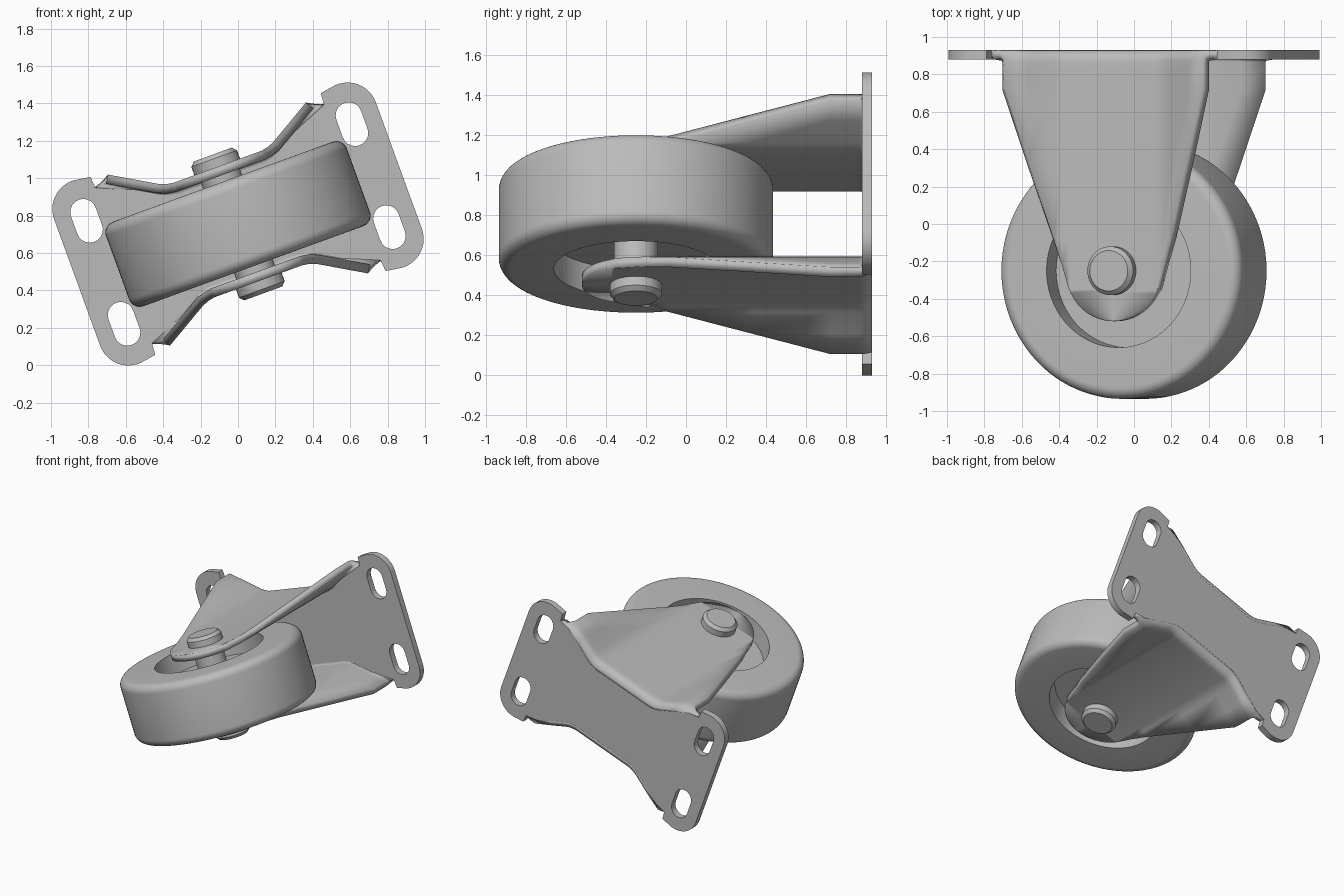
import bpy, bmesh, math
from mathutils import Matrix, Vector

if "Cube" in bpy.data.objects:
    bpy.data.objects.remove(bpy.data.objects["Cube"])

grey = bpy.data.materials.new("steel_grey")
grey.use_nodes = True
grey.diffuse_color = (0.5, 0.5, 0.5, 1)
grey.node_tree.nodes["Principled BSDF"].inputs["Base Color"].default_value = (0.5, 0.5, 0.5, 1)

# Local frame: x along the plate, y from wheel to plate, z along the axle
TILT = Matrix.Translation((0, 0, 0.755)) @ Matrix.Rotation(math.radians(-20), 4, 'Y')
HUB_Y = -0.25


def place(obj, local=Matrix(), angle=30):
    obj.matrix_world = TILT @ local
    obj.data.materials.append(grey)
    bpy.ops.object.select_all(action='DESELECT')
    obj.select_set(True)
    bpy.context.view_layer.objects.active = obj
    if obj.type == 'CURVE':
        bpy.ops.object.convert(target='MESH')
        obj = bpy.context.view_layer.objects.active
        bm = bmesh.new()
        bm.from_mesh(obj.data)
        bmesh.ops.remove_doubles(bm, verts=bm.verts, dist=0.0005)
        bm.to_mesh(obj.data)
        bm.free()
    bpy.ops.object.shade_smooth_by_angle(angle=math.radians(angle))
    return obj


def mesh_object(name, bm):
    bmesh.ops.recalc_face_normals(bm, faces=bm.faces)
    mesh = bpy.data.meshes.new(name)
    bm.to_mesh(mesh)
    bm.free()
    obj = bpy.data.objects.new(name, mesh)
    bpy.context.collection.objects.link(obj)
    return obj


def lathe(name, half_profile, steps=96):
    """Turn a (radius, height) profile, mirrored in height, about the axle."""
    profile = half_profile + [(r, -z) for r, z in reversed(half_profile)]
    bm = bmesh.new()
    verts = [bm.verts.new((r, 0, z)) for r, z in profile]
    edges = [bm.edges.new(pair) for pair in zip(verts, verts[1:])]
    bmesh.ops.spin(bm, geom=verts + edges, cent=(0, 0, 0), axis=(0, 0, 1),
                   angle=math.tau, steps=steps, use_duplicate=False)
    bmesh.ops.remove_doubles(bm, verts=bm.verts, dist=0.0005)
    return place(mesh_object(name, bm), Matrix.Translation((0, HUB_Y, 0)))


def arc(cx, cy, r, a0, a1, n=10):
    return [(cx + r * math.cos(math.radians(a0 + (a1 - a0) * i / n)),
             cy + r * math.sin(math.radians(a0 + (a1 - a0) * i / n))) for i in range(n + 1)]


# Wheel with rounded tread edges and a dished recess on each side
rim = [(0.625 + (x - 0.625), z) for x, z in arc(0.625, 0.18, 0.06, 90, 0, 8)]
lathe("wheel", [(0, 0.09), (0.41, 0.09), (0.41, 0.24)] + rim)

# Axle with a chamfered rivet head at each end
lathe("axle", [(0, 0.395), (0.108, 0.395), (0.13, 0.372), (0.13, 0.32), (0.11, 0.32)], 48)

# Folded cross-section shared by the fork legs and the plate edge
FOLD = [(0, 0.325), (0.25, 0.325), (0.29, 0.332), (0.33, 0.349), (0.563, 0.486), (0.72, 0.52)]
THICK, BEND = 0.05, 0.06


def fold_height(u):
    u = abs(u)
    for (u0, v0), (u1, v1) in zip(FOLD, FOLD[1:]):
        if u <= u1:
            return v0 + (v1 - v0) * (u - u0) / (u1 - u0)
    return FOLD[-1][1]


# Fork leg rows: (half width, y, inward drop of the bend)
rows = [(max(x, 0), y, 0) for x, y in arc(0, HUB_Y, 0.27, -90, -16.2, 14)]
rows += [(w, -0.325 + (w - 0.259) / 0.291, 0) for w in (0.29, 0.33, 0.45, 0.563)]
rows += [(0.563, 0.83, 0)]
for i in range(7):
    a = math.radians(15 * i)
    rows.append((0.563 + 0.09 * (i / 6) ** 2, 0.93 - BEND + BEND * math.sin(a),
                 BEND * (1 - math.cos(a))))

bm = bmesh.new()
grid = []
for w, y, drop in rows:
    half = [min(c, w) for c in (0.25, 0.29, 0.33, 0.45)] + [w]
    cols = [-u for u in reversed(half)] + [0] + half
    grid.append([bm.verts.new((u, y, fold_height(u) - drop)) for u in cols])
for r0, r1 in zip(grid, grid[1:]):
    for i in range(len(r0) - 1):
        bm.faces.new((r0[i], r0[i + 1], r1[i + 1], r1[i]))
bmesh.ops.remove_doubles(bm, verts=bm.verts, dist=0.0005)
bmesh.ops.dissolve_degenerate(bm, edges=bm.edges, dist=0.0005)
bmesh.ops.recalc_face_normals(bm, faces=bm.faces)
# Make the sheet face outward before it is thickened
if sum((f.normal.z * f.calc_area() for f in bm.faces)) < 0:
    bmesh.ops.reverse_faces(bm, faces=bm.faces)
mesh = bpy.data.meshes.new("fork_legs")
bm.to_mesh(mesh)
bm.free()
legs = bpy.data.objects.new("fork_legs", mesh)
bpy.context.collection.objects.link(legs)
place(legs, angle=35)
solid = legs.modifiers.new("sheet", 'SOLIDIFY')
solid.thickness, solid.offset = THICK, -1
mirror = legs.modifiers.new("both_legs", 'MIRROR')
mirror.use_axis = (False, False, True)
mirror.use_mirror_merge = False

# Mounting plate: four rounded lobes, waisted edges and four slots
quarter = arc(0.755, 0.36, 0.16, 0, 102, 14) + [(0.655, 0.506)]
quarter += [(u, fold_height(u) - BEND) for u in (0.65, 0.563, 0.33, 0.29, 0.25)]
half = quarter + [(-u, v) for u, v in reversed(quarter)]
outline = half + [(-u, -v) for u, v in half]

curve = bpy.data.curves.new("mounting_plate", 'CURVE')
curve.dimensions, curve.fill_mode = '2D', 'BOTH'
curve.extrude = THICK / 2


def add_loop(points):
    spline = curve.splines.new('POLY')
    spline.points.add(len(points) - 1)
    for p, (u, v) in zip(spline.points, points):
        p.co = (u, v, 0, 1)
    spline.use_cyclic_u = True


add_loop(outline)
for su in (-1, 1):
    for sv in (-1, 1):
        cu, cv = 0.755 * su, 0.293 * sv
        add_loop(arc(cu, cv + 0.05, 0.07, 0, 180) + arc(cu, cv - 0.05, 0.07, 180, 360))
plate = bpy.data.objects.new("mounting_plate", curve)
bpy.context.collection.objects.link(plate)
place(plate, Matrix.Translation((0, 0.93 - THICK / 2, 0)) @ Matrix.Rotation(math.pi / 2, 4, 'X'))
